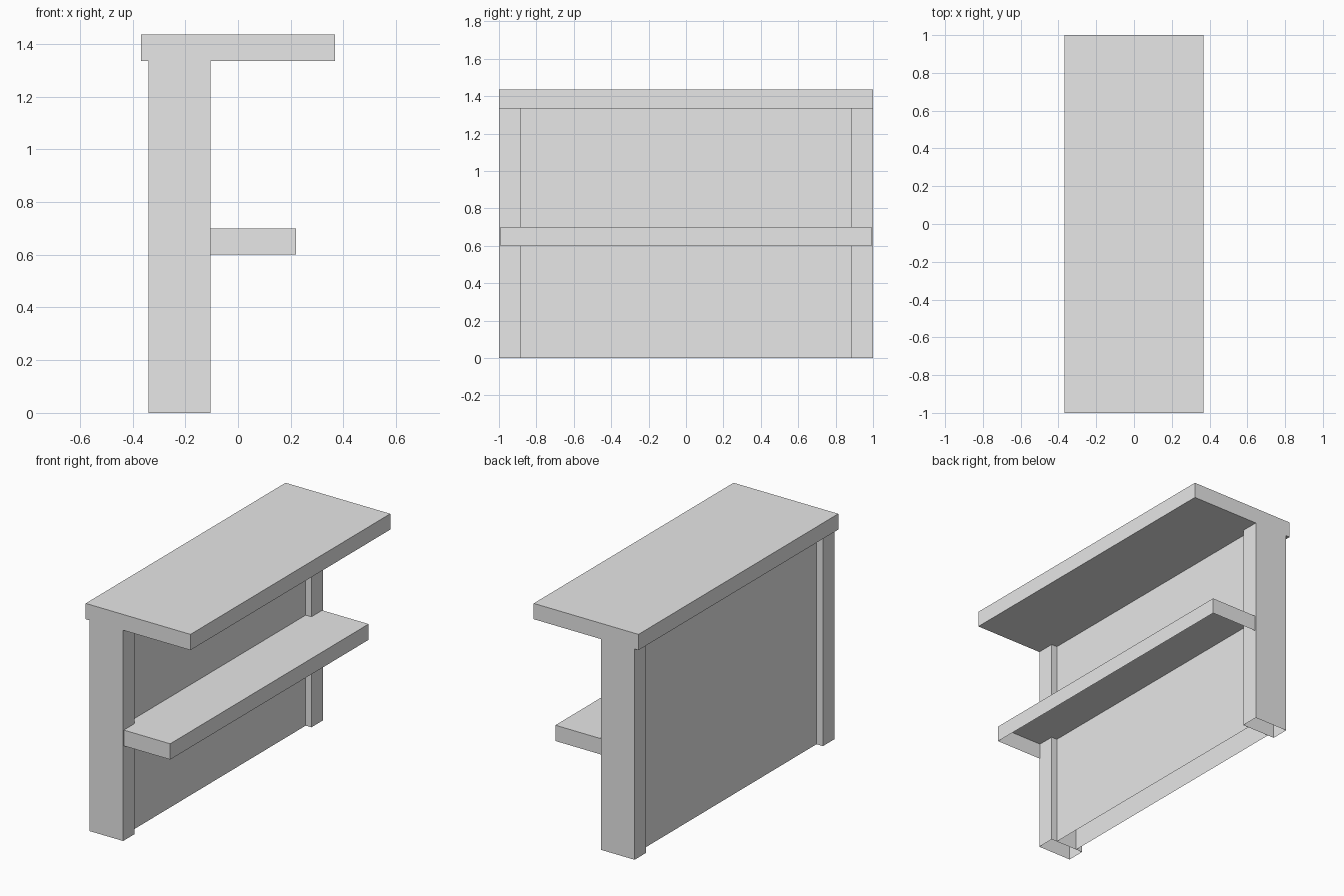
import bpy
import bmesh

cube = bpy.data.objects.get("Cube")
if cube:
    bpy.data.objects.remove(cube, do_unlink=True)

grey = bpy.data.materials.new("plain_grey")
grey.use_nodes = True
COLOUR = (0.8, 0.8, 0.8, 1)
grey.diffuse_color = COLOUR
grey.node_tree.nodes["Principled BSDF"].inputs["Base Color"].default_value = COLOUR


def box(name, x, y, z, open_bottom=False):
    """Box between the given (low, high) ranges, optionally a shell without its underside."""
    bm = bmesh.new()
    bmesh.ops.create_cube(bm, size=1)
    for v in bm.verts:
        v.co = [r[1] if c > 0 else r[0] for c, r in zip(v.co, (x, y, z))]
    if open_bottom:
        bm.normal_update()
        under = [f for f in bm.faces if f.normal.z < -0.5]
        bmesh.ops.delete(bm, geom=under, context='FACES_ONLY')
    mesh = bpy.data.meshes.new(name)
    bm.to_mesh(mesh)
    bm.free()
    mesh.materials.append(grey)
    obj = bpy.data.objects.new(name, mesh)
    bpy.context.collection.objects.link(obj)
    return obj


TOP = 1.335     # underside of the counter
POST = 0.885    # inner side of the end posts

# Counter top with a wide overhang on the shelf side
box("counter_top", (-0.367, 0.367), (-1, 1), (TOP, 1.435))

# End posts
for name, y in (("front_post", (-1, -POST)), ("back_post", (POST, 1))):
    box(name, (-0.34, -0.105), y, (0, TOP), open_bottom=True)

# Recessed panel between the posts
box("wall_panel", (-0.295, -0.145), (-POST, POST), (0, TOP), open_bottom=True)

# Lower shelf, hollow underneath, reaching back to the panel
box("shelf", (-0.145, 0.22), (-0.993, 0.993), (0.6, 0.7), open_bottom=True)
